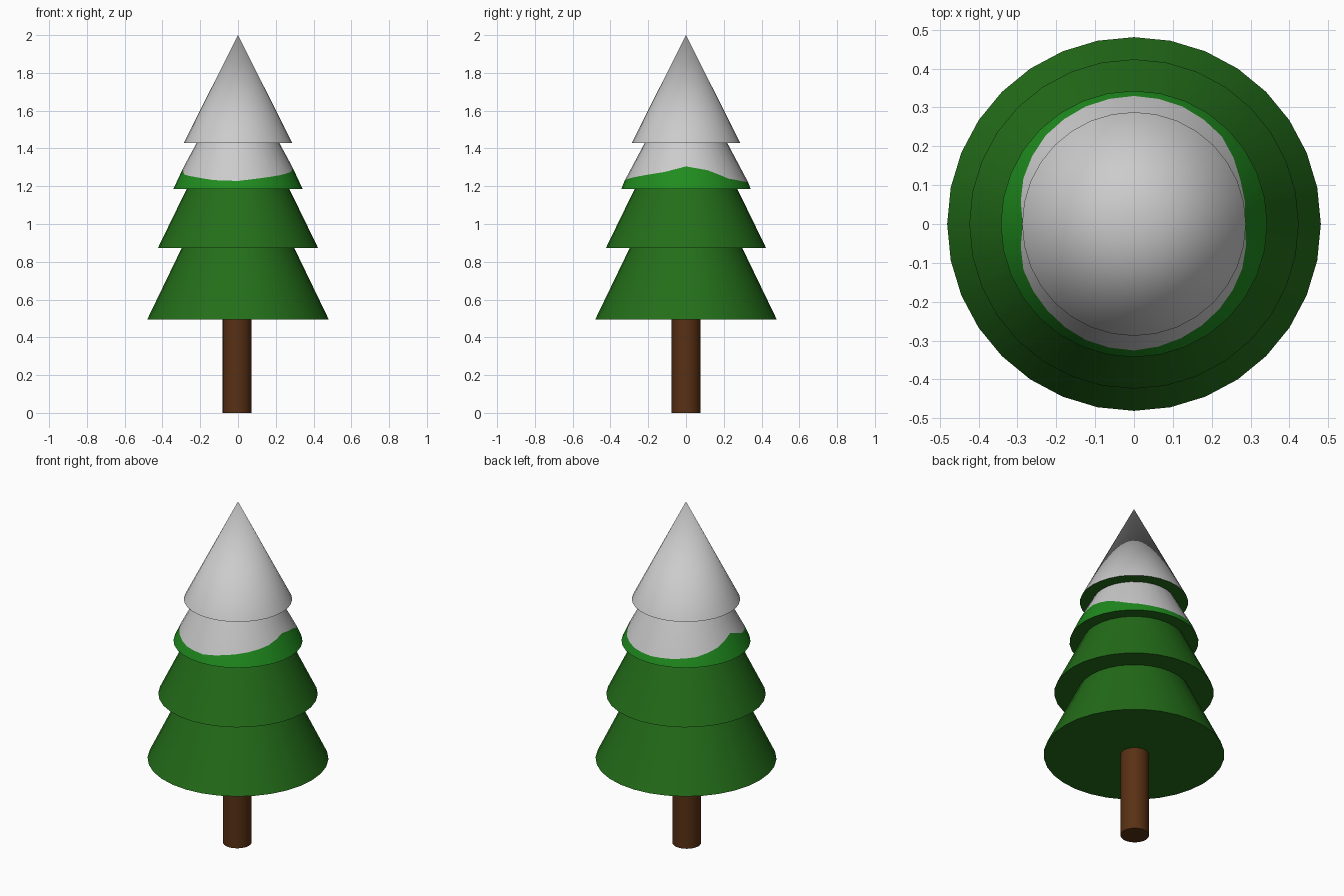
import bpy, bmesh, math

if "Cube" in bpy.data.objects:
    bpy.data.objects.remove(bpy.data.objects["Cube"])

SIDES = 32


def material(name, rgb):
    m = bpy.data.materials.new(name)
    m.diffuse_color = (*rgb, 1)
    m.use_nodes = True
    m.node_tree.nodes["Principled BSDF"].inputs["Base Color"].default_value = m.diffuse_color
    return m


GREEN = material("needles", (0.017, 0.156, 0.010))
BRIGHT = material("bright_needles", (0.014, 0.262, 0.013))
BROWN = material("bark", (0.100, 0.030, 0.007))
WHITE = material("snow", (0.8, 0.8, 0.8))


def smooth(ob):
    bpy.context.view_layer.objects.active = ob
    ob.select_set(True)
    bpy.ops.object.shade_smooth_by_angle(angle=math.radians(40))
    ob.select_set(False)


def frustum(name, r1, r2, z1, z2, mat, x=0):
    bpy.ops.mesh.primitive_cone_add(vertices=SIDES, radius1=r1, radius2=r2,
                                    depth=z2 - z1, location=(x, 0, (z1 + z2) / 2))
    ob = bpy.context.object
    ob.name = name
    ob.data.materials.append(mat)
    smooth(ob)
    return ob


# trunk
frustum("trunk", 0.076, 0.076, 0, 0.52, BROWN, x=-0.005)

# stacked branch tiers, each top tucked inside the tier above
frustum("lower_branches", 0.481, 0.285, 0.494, 0.90, GREEN)
frustum("middle_branches", 0.424, 0.26, 0.873, 1.21, GREEN)

# snowy tip with a green underside
tip = frustum("snowy_tip", 0.288, 0, 1.428, 2.0, WHITE)
tip.data.materials.append(GREEN)
for p in tip.data.polygons:
    if p.normal.z < -0.9:
        p.material_index = 1

# upper tier: snow above a wavy line (height every 22.5 degrees), green below
EDGE = [1.305, 1.285, 1.24, 1.225, 1.22, 1.225, 1.235, 1.262,
        1.305, 1.262, 1.248, 1.232, 1.228, 1.243, 1.258, 1.275]
BASE, TOP = 1.184, 1.45


def tier_radius(z):
    return 0.343 - (z - BASE) * 0.51


bm = bmesh.new()
rings = [[], [], []]
for i in range(SIDES):
    a = 2 * math.pi * i / SIDES
    t = i / 2
    k = int(t)
    z = EDGE[k] + (EDGE[(k + 1) % 16] - EDGE[k]) * (t - k)
    for ring, h, off in zip(rings, (BASE, z, TOP), (0, 0.005, 0)):
        r = tier_radius(h) + off
        ring.append(bm.verts.new((r * math.cos(a), r * math.sin(a), h)))
for m, (low, high) in enumerate(zip(rings, rings[1:])):
    for i in range(SIDES):
        j = (i + 1) % SIDES
        bm.faces.new((low[i], low[j], high[j], high[i])).material_index = m
bm.faces.new(rings[0][::-1]).material_index = 2
bm.faces.new(rings[2]).material_index = 1
me = bpy.data.meshes.new("upper_branches")
bm.to_mesh(me)
bm.free()
for mat in (BRIGHT, WHITE, GREEN):
    me.materials.append(mat)
upper = bpy.data.objects.new("upper_branches", me)
bpy.context.collection.objects.link(upper)
smooth(upper)
